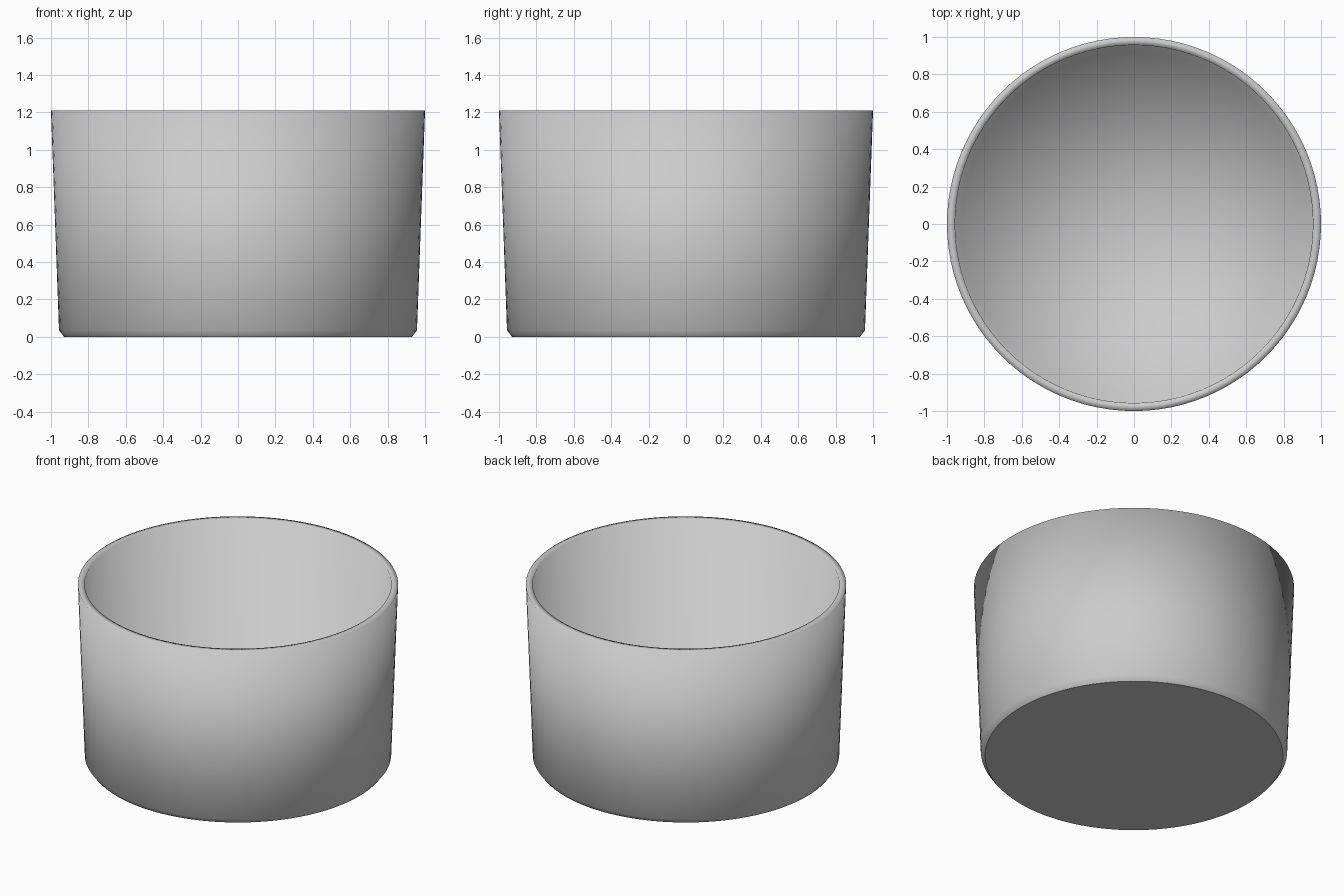
import bpy, bmesh, math

if "Cube" in bpy.data.objects:
    bpy.data.objects.remove(bpy.data.objects["Cube"])

# Half profile: flat base, chamfered foot, tapered wall, thin rim, tapered inside, flat floor
SIDES = 96
profile = [(0, 0), (0.93, 0), (0.957, 0.035), (1.0, 1.21),
           (0.957, 1.21), (0.92, 0.05), (0, 0.05)]

# Revolve the profile around z
bm = bmesh.new()
verts = [bm.verts.new((r, 0, z)) for r, z in profile]
edges = [bm.edges.new(pair) for pair in zip(verts, verts[1:])]
bmesh.ops.spin(bm, geom=verts + edges, cent=(0, 0, 0), axis=(0, 0, 1),
               angle=math.tau, steps=SIDES, use_duplicate=False)
bmesh.ops.remove_doubles(bm, verts=bm.verts, dist=0.0005)
bmesh.ops.recalc_face_normals(bm, faces=bm.faces)

# Soft shading everywhere except the flat base
for f in bm.faces:
    f.smooth = f.calc_center_median().z > 0.001

mesh = bpy.data.meshes.new("round_tub")
bm.to_mesh(mesh)
bm.free()
tub = bpy.data.objects.new("round_tub", mesh)
bpy.context.collection.objects.link(tub)
